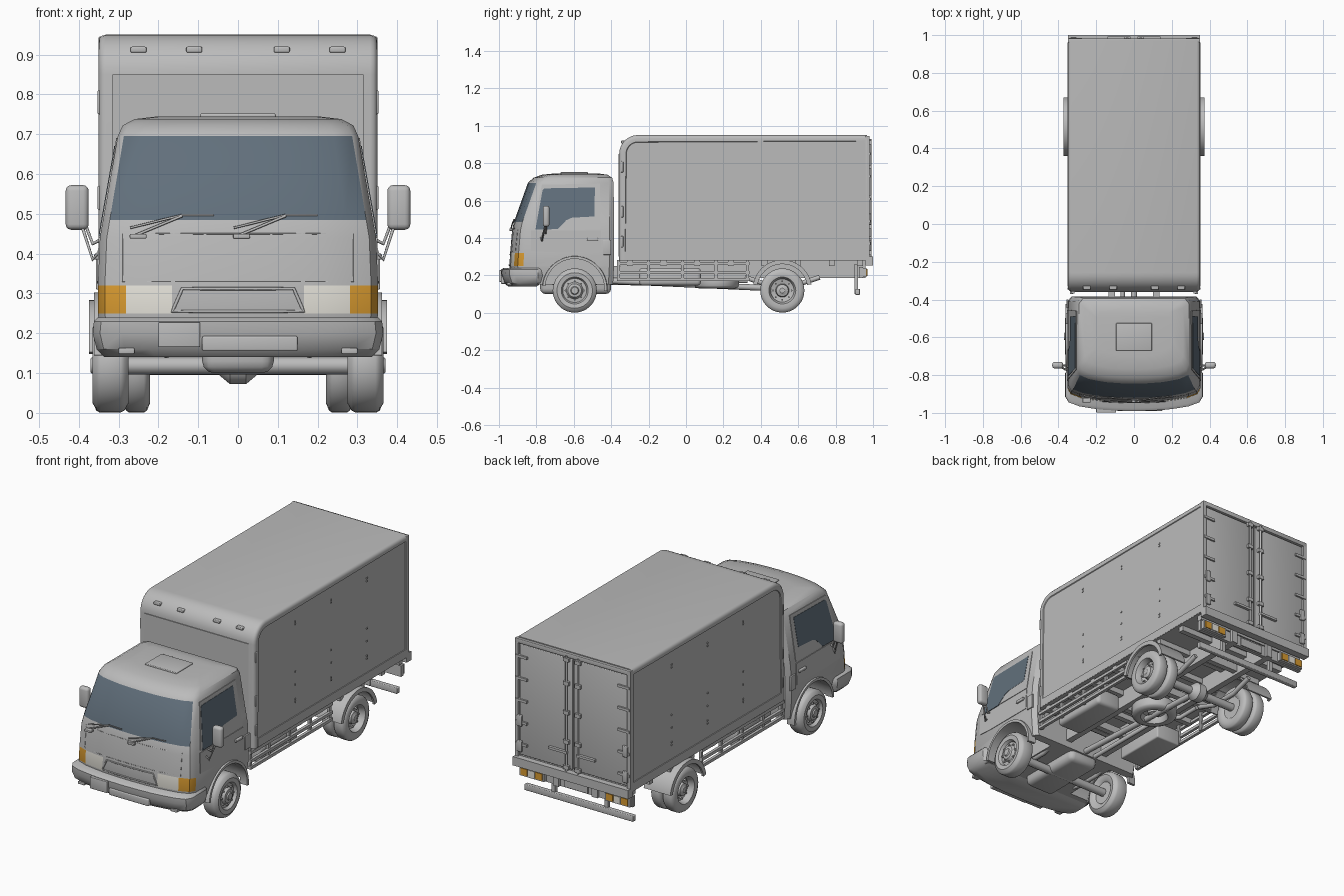
import bpy, bmesh, math
from mathutils import Matrix, Vector

old = bpy.data.objects.get("Cube")
if old:
    bpy.data.objects.remove(old)


def material(name, rgb):
    m = bpy.data.materials.new(name)
    m.use_nodes = True
    m.diffuse_color = (*rgb, 1)
    m.node_tree.nodes["Principled BSDF"].inputs["Base Color"].default_value = (*rgb, 1)
    return m


GREY = material("body grey", (0.5, 0.5, 0.5))
GLASS = material("tinted glass", (0.12, 0.16, 0.2))
AMBER = material("amber lens", (0.7, 0.33, 0.03))
WHITE = material("headlight white", (0.83, 0.81, 0.74))


def finish(name, bm, mats=(GREY,), smooth=True):
    bmesh.ops.recalc_face_normals(bm, faces=bm.faces)
    me = bpy.data.meshes.new(name)
    bm.to_mesh(me)
    bm.free()
    for m in mats:
        me.materials.append(m)
    ob = bpy.data.objects.new(name, me)
    bpy.context.collection.objects.link(ob)
    if smooth:
        shade(ob)
    return ob


def shade(ob):
    bpy.ops.object.select_all(action='DESELECT')
    ob.select_set(True)
    bpy.context.view_layer.objects.active = ob
    bpy.ops.object.shade_smooth_by_angle(angle=math.radians(35))


def box(name, x, y, z, mat=GREY, bevel=0):
    """Box from (min, max) ranges."""
    bm = bmesh.new()
    bmesh.ops.create_cube(bm, size=1)
    for v in bm.verts:
        v.co = [(a + b) / 2 + c * (b - a) for (a, b), c in zip((x, y, z), v.co)]
    if bevel:
        bmesh.ops.bevel(bm, geom=bm.edges[:], offset=bevel, segments=3, profile=0.5, affect='EDGES')
    return finish(name, bm, (mat,), bool(bevel))


def side(s, a, b):
    return tuple(sorted((s * a, s * b)))


def tube(name, pts, r, closed=False):
    cu = bpy.data.curves.new(name, 'CURVE')
    cu.dimensions = '3D'
    cu.bevel_depth, cu.bevel_resolution, cu.use_fill_caps = r, 2, True
    sp = cu.splines.new('POLY')
    sp.points.add(len(pts) - 1)
    for p, c in zip(sp.points, pts):
        p.co = (*c, 1)
    sp.use_cyclic_u = closed
    cu.materials.append(GREY)
    ob = bpy.data.objects.new(name, cu)
    bpy.context.collection.objects.link(ob)
    return ob


def revolve(name, profile, centre, a0=0, a1=360, closed=False, steps=36):
    """Spin an (x, radius) profile round the x axis."""
    bm = bmesh.new()
    vs = [bm.verts.new((x, 0, r)) for x, r in profile]
    es = [bm.edges.new(e) for e in zip(vs, vs[1:] + vs[:1]) if closed or e[1] != vs[0]]
    bmesh.ops.rotate(bm, verts=vs, matrix=Matrix.Rotation(math.radians(a0), 3, 'X'))
    bmesh.ops.spin(bm, geom=vs + es, axis=(1, 0, 0), cent=(0, 0, 0), angle=math.radians(a1 - a0), steps=steps)
    bmesh.ops.remove_doubles(bm, verts=bm.verts, dist=1e-5)
    bmesh.ops.holes_fill(bm, edges=bm.edges, sides=0)
    ob = finish(name, bm)
    ob.location = centre
    return ob


# Bowed plan shared by cab and bumper: fraction of half width -> setback
T = [0, .25, .47, .62, .8, .95, 1]
BACK = [0, .002, .007, .014, .025, .045, .075]


def lerp(x, xs, ys):
    for a, b, p, q in zip(xs, xs[1:], ys, ys[1:]):
        if x <= b:
            return p + (q - p) * (x - a) / (b - a)
    return ys[-1]


def loft(name, rings, paint, mats):
    """Stack of bowed outlines given as (z, front, rear, half width)."""
    bm = bmesh.new()
    front = [(-t, b) for t, b in zip(T[:0:-1], BACK[:0:-1])] + list(zip(T, BACK))
    loops = []
    for z, f, r, w in rings:
        pts = [(t * w, f + b) for t, b in front]
        pts += [(w, r - .025), (w - .02, r), (.02 - w, r), (-w, r - .025)]
        loops.append([bm.verts.new((x, y, z)) for x, y in pts])
    n = len(loops[0])
    for i, (lo, hi) in enumerate(zip(loops, loops[1:])):
        for j in range(n):
            k = (j + 1) % n
            face = bm.faces.new((lo[j], lo[k], hi[k], hi[j]))
            if j < len(front) - 1:
                face.material_index = paint(i, abs(front[j][0] + front[k][0]) / 2)
    bm.faces.new(loops[0])
    bm.faces.new(loops[-1])
    return finish(name, bm, mats)


# Cab with windscreen and lamps painted by band and column
CAB = [(.15, -.92, -.39, .34), (.25, -.945, -.385, .352), (.32, -.94, -.385, .352),
       (.44, -.93, -.385, .347), (.485, -.92, -.385, .339), (.695, -.845, -.387, .302),
       (.722, -.815, -.395, .29), (.738, -.77, -.42, .26), (.745, -.7, -.47, .2)]
CZ, CF, _, CW = zip(*CAB)


def cab_paint(i, t):
    if i == 4 and t < .95:
        return 1
    if i == 1 and t > .47:
        return 2 if t > .8 else 3
    return 0


cab = loft("cab", CAB, cab_paint, (GREY, GLASS, AMBER, WHITE))
WHEEL_F, WHEEL_R = -.595, .515
for s in (1, -1):
    cut = revolve("arch_cutter", [(-.1, 0), (-.1, .16), (.1, .16), (.1, 0)], (s * .3, WHEEL_F, .13))
    cut.hide_render = True
    mod = cab.modifiers.new("arch", 'BOOLEAN')
    mod.operation, mod.object = 'DIFFERENCE', cut
    bpy.context.view_layer.objects.active = cab
    bpy.ops.object.modifier_apply(modifier=mod.name)
    bpy.data.objects.remove(cut)
shade(cab)


def on_front(x, z, off=0):
    w = lerp(z, CZ, CW)
    return (x, lerp(z, CZ, CF) + lerp(abs(x) / w, T, BACK) - off, z)


def front_line(name, pts, r, off=0, closed=False):
    """Thin moulding that follows the cab front."""
    pairs = list(zip(pts, pts[1:] + pts[:1]))[:None if closed else -1]
    path = [on_front(a[0] + (b[0] - a[0]) * k / 6, a[1] + (b[1] - a[1]) * k / 6, off)
            for a, b in pairs for k in range(6 if closed else 7)]
    return tube(name, path, r, closed)


def side_plate(name, s, pts, mat, off):
    """Thin plate of (y, z) points that follows the cab side."""
    bm = bmesh.new()
    vs = [bm.verts.new((s * (lerp(z, CZ, CW) + off), y, z)) for y, z in pts]
    face = bm.faces.new(vs)
    ext = bmesh.ops.extrude_face_region(bm, geom=[face])["geom"]
    for v in ext:
        if isinstance(v, bmesh.types.BMVert):
            v.co.x -= s * (off + .003)
    return finish(name, bm, (mat,), False)


front_line("grille_frame", [(-.165, .255), (-.14, .312), (.14, .312), (.165, .255)], .004, closed=True)
front_line("bonnet_seam", [(-.29, .33), (-.29, .45), (.29, .45), (.29, .33)], .0015, closed=True)
for x in (-.26, 0):
    front_line("wiper_arm", [(x, .445), (x + .12, .495)], .0035, .008)
    front_line("wiper_blade", [(x - .01, .465), (x + .12, .497), (x + .2, .497)], .003, .008)
    box("wiper_pivot", (x - .012, x + .03), (-.945, -.92), (.438, .45), bevel=.003)
box("roof_hatch", (-.095, .095), (-.67, -.525), (.74, .752), bevel=.004)

for s in (1, -1):
    side_plate("lower_door", s, [(-.83, .33), (-.83, .44), (-.455, .44), (-.455, .325), (-.74, .325)], GREY, .003)
    side_plate("upper_door", s, [(-.82, .45), (-.77, .685), (-.46, .69), (-.455, .45)], GREY, .003)
    side_plate("side_window", s, [(-.805, .445), (-.767, .655), (-.757, .665), (-.487, .67), (-.49, .515),
                                  (-.61, .508), (-.64, .495), (-.685, .447)], GLASS, .0045)
    box("door_handle", side(s, .345, .362), (-.53, -.47), (.385, .4), bevel=.004)
    box("air_vent", side(s, .345, .357), (-.445, -.4), (.31, .39), bevel=.003)
    revolve("front_arch_trim", [(-.03, .158), (.014, .158), (.014, .172), (-.03, .176)] if s > 0 else
            [(.03, .158), (-.014, .158), (-.014, .172), (.03, .176)], (s * .348, WHEEL_F, .13), -95, 85, True)
    # Mirrors on bent double arms
    box("mirror", side(s, .375, .433), (-.765, -.73), (.46, .572), bevel=.014)
    for k in (0, .02):
        tube("mirror_arm", [(s * .335, -.78 + k, .42 + k), (s * .365, -.77 + k, .385 + 2 * k),
                            (s * .405, -.745, .51 + k)], .005)

# Front bumper with plate, intake and fog recesses
loft("front_bumper", [(.14, -.95, -.8, .335), (.16, -.975, -.77, .355), (.2, -.988, -.765, .365),
                      (.23, -.99, -.765, .362), (.24, -.975, -.765, .352)], lambda i, t: 0, (GREY,))
box("front_plate", (-.2, -.095), (-.998, -.97), (.165, .228), bevel=.003)
box("intake_trim", (-.09, .15), (-.99, -.95), (.155, .193), bevel=.005)
for s in (1, -1):
    box("fog_recess", side(s, .26, .3), (-.958, -.92), (.148, .163), bevel=.003)

# Cargo body: side profile with a rounded front roof edge
bm = bmesh.new()
X, Y0, Y1, Z0, Z1, R = .35, -.357, .968, .28, .95, .1
prof = [(Y1, Z0), (Y1, Z1)]
prof += [(Y0 + R - R * math.sin(a), Z1 - R + R * math.cos(a)) for a in [math.pi / 16 * k for k in range(9)]]
prof += [(Y0, Z0)]
ring = [bm.verts.new((-X, y, z)) for y, z in prof]
ext = bmesh.ops.extrude_face_region(bm, geom=[bm.faces.new(ring)])["geom"]
bmesh.ops.translate(bm, verts=[g for g in ext if isinstance(g, bmesh.types.BMVert)], vec=(2 * X, 0, 0))
caps = [f for f in bm.faces if len(f.verts) > 4]
rim = [e for f in caps for e in f.edges if not all(v.co.z == f.verts[0].co.z and v.co.z < .3 for v in e.verts)
       and not all(abs(v.co.y - Y1) < 1e-4 for v in e.verts) and not all(abs(v.co.z - Z0) < 1e-4 for v in e.verts)]
bmesh.ops.bevel(bm, geom=rim, offset=.018, segments=3, profile=.5, affect='EDGES')
bm.normal_update()
caps = [f for f in bm.faces if abs(f.normal.x) > .99 and f.calc_area() > .3]
bmesh.ops.inset_region(bm, faces=caps, thickness=.018, depth=0)
bmesh.ops.inset_region(bm, faces=caps, thickness=.003, depth=-.004)
finish("cargo_body", bm)
box("headboard_panel", (-.315, .315), (Y0 - .004, Y0 + .01), (.3, .85))
for x in (-.25, -.11, .11, .25):
    box("roof_marker", (x - .02, x + .02), (-.347, -.31), (.905, .92), bevel=.004)

for s in (1, -1):
    box("lower_body_rail", side(s, .34, .351), (-.33, .96), (.282, .328))
    for y in (0, .31, .62):
        for z in (.83, .845, .57, .5, .42, .405):
            box("rivet", side(s, .343, .35), (y - .004, y + .004), (z - .004, z + .004))
    for z in (.38, .54, .78):
        box("corner_marker", side(s, .335, .353), (-.348, -.335), (z - .03, z + .03), bevel=.004)
    # Rear doors with hinges, lock rods and handles
    box("rear_door", side(s, .004, .325), (.96, .977), (.31, .915), bevel=.004)
    box("door_post", side(s, .33, .35), (.96, .982), (.28, .94))
    for k in range(5):
        z = .37 + k * .12
        box("door_hinge", side(s, .275, .345), (.97, .986), (z - .007, z + .007))
    tube("lock_rod", [(s * .035, .985, .3), (s * .035, .985, .93)], .006)
    for z in (.32, .46, .62, .78, .91):
        box("rod_bracket", side(s, .018, .052), (.97, .992), (z - .01, z + .01))
    box("lock_handle", side(s, .03, .14), (.978, .993), (.395, .408))
    for z in (.36, .5):
        box("door_stop", side(s, .305, .335), (.975, .99), (z - .03, z + .03), bevel=.004)
box("rear_header", (-.35, .35), (.96, .982), (.92, .945), bevel=.003)
box("rear_sill", (-.35, .35), (.96, 1.0), (.252, .3))

# Wheels: outer face towards +x
TYRE = [(-.03, 0), (-.03, .06), (-.04, .07), (-.045, .095), (-.035, .113), (-.025, .118), (.025, .118),
        (.035, .113), (.045, .095), (.042, .072)]
FRONT_RIM = [(.036, .068), (.026, .064), (.028, .045), (.042, .036), (.044, .022), (.05, .018), (.05, 0)]
REAR_RIM = [(.034, .068), (.0, .062), (-.008, .036), (.022, .032), (.026, .018), (.03, .014), (.03, 0)]


def wheel(name, rim, s, x, y, z=.119, wide=1):
    ob = revolve(name, [(s * a * wide, r) for a, r in TYRE + rim], (s * x, y, z))
    return ob


for s in (1, -1):
    wheel("front_wheel", FRONT_RIM, s, .32, WHEEL_F)
    wheel("rear_outer_wheel", REAR_RIM, s, .328, WHEEL_R, wide=.8)
    wheel("rear_inner_wheel", REAR_RIM, s, .255, WHEEL_R, wide=.75)
    for k in range(8):
        a = k * math.pi / 4
        for y, x in ((WHEEL_F, .34), (WHEEL_R, .322)):
            c = (y + .05 * math.cos(a), .119 + .05 * math.sin(a))
            tube("wheel_nut", [(s * x, *c), (s * (x + .016), *c)], .005)
    fender = [(-.08, .15), (.08, .15), (.08, .158), (-.08, .158)]
    revolve("rear_mudguard", fender, (s * .293, WHEEL_R, .125), -80, 80, True)
    lip = [(-.006, .135), (.006, .135), (.006, .158), (-.006, .158)]
    revolve("mudguard_lip", lip, (s * .368, WHEEL_R, .125), -80, 80, True)
    # Chassis rails, springs and side guards
    box("chassis_rail", side(s, .1, .135), (-.88, .96), (.185, .25))
    box("long_bearer", side(s, .1, .135), (-.35, .96), (.25, .282))
    for y in (WHEEL_F, WHEEL_R):
        tube("leaf_spring", [(s * .18, y - .2, .19), (s * .18, y - .08, .15), (s * .18, y + .08, .15),
                             (s * .18, y + .2, .19)], .013)
    for z in (.262, .215, .178):
        box("side_guard_rail", side(s, .322, .338), (-.37, .34), (z - .008, z + .008))
    for y in (-.36, -.2, -.02, .16, .33):
        box("side_guard_post", side(s, .315, .33), (y - .008, y + .008), (.17, .282))
    # Tail lamps and underrun post
    box("tail_lamp_housing", side(s, .185, .335), (.935, .965), (.19, .24))
    for a, m in ((.195, AMBER), (.24, WHITE), (.285, AMBER)):
        box("tail_lamp", side(s, a, a + .04), (.964, .97), (.197, .233), m)
    box("underrun_post", side(s, .15, .17), (.9, .92), (.1, .26))
for y in (-.3, -.12, .06, .24, .42, .6, .78, .93):
    box("cross_bearer", (-.335, .335), (y - .015, y + .015), (.25, .285))
box("lamp_board", (-.34, .34), (.925, .945), (.185, .245))
box("underrun_bar", (-.33, .33), (.905, .93), (.095, .128), bevel=.004)
box("rear_plate", (-.07, .07), (.944, .952), (.19, .235))

# Axles, driveline, tanks and spare wheel
for y in (WHEEL_F, WHEEL_R):
    tube("axle", [(-.29, y, .119), (.29, y, .119)], .022)
revolve("differential", [(-.06, 0), (-.05, .025), (-.02, .05), (.02, .05), (.05, .025), (.06, 0)],
        (0, WHEEL_R, .122))
tube("driveshaft", [(0, -.4, .17), (0, .48, .13)], .016)
box("engine_sump", (-.09, .09), (-.78, -.4), (.1, .24), bevel=.03)
box("battery_box", (-.31, -.16), (-.3, 0), (.145, .235), bevel=.008)
box("fuel_tank", (.16, .31), (-.25, .08), (.145, .24), bevel=.02)
tube("exhaust_pipe", [(-.06, -.5, .16), (-.06, .1, .16), (-.15, .2, .17), (-.15, .33, .17)], .012)
spare = wheel("spare_wheel", REAR_RIM, 1, 0, .165, .165, wide=.8)
spare.rotation_euler = (0, math.pi / 2, 0)
for y in (-.2, .03, .3, .7):
    box("chassis_cross_member", (-.12, .12), (y - .015, y + .015), (.2, .24))
